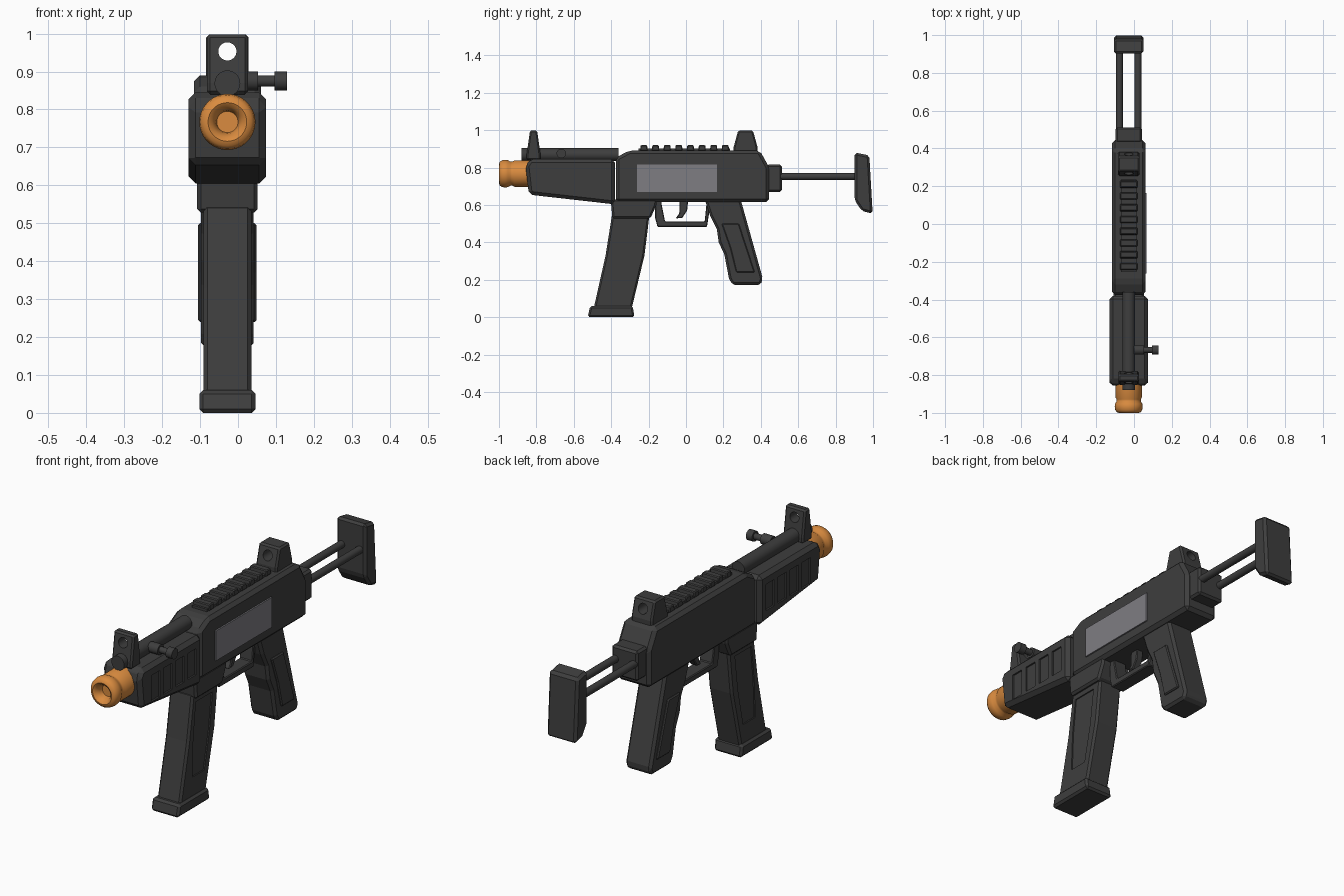
import bpy, bmesh, math
from mathutils import Matrix, Vector

if "Cube" in bpy.data.objects:
    bpy.data.objects.remove(bpy.data.objects["Cube"])

CX = -0.028  # centre plane of the body


def material(name, rgb):
    m = bpy.data.materials.new(name)
    m.diffuse_color = (*rgb, 1)
    m.use_nodes = True
    m.node_tree.nodes["Principled BSDF"].inputs["Base Color"].default_value = m.diffuse_color
    return m


DARK = material("dark grey", (0.048, 0.048, 0.048))
ORANGE = material("orange", (0.70, 0.26, 0.05))
GREY = material("light grey", (0.21, 0.205, 0.225))


def finish(bm, name, mat, bevel=0.0, smooth=False):
    bmesh.ops.recalc_face_normals(bm, faces=bm.faces[:])
    me = bpy.data.meshes.new(name)
    bm.to_mesh(me)
    bm.free()
    ob = bpy.data.objects.new(name, me)
    bpy.context.collection.objects.link(ob)
    me.materials.append(mat)
    bpy.ops.object.select_all(action='DESELECT')
    ob.select_set(True)
    bpy.context.view_layer.objects.active = ob
    if bevel:
        b = ob.modifiers.new("bevel", 'BEVEL')
        b.width, b.segments, b.limit_method = bevel, 1, 'ANGLE'
        b.angle_limit = math.radians(25)
        bpy.ops.object.modifier_apply(modifier=b.name)
    if smooth:
        bpy.ops.object.shade_smooth_by_angle(angle=math.radians(40))
    return ob


def extrude(name, pts, half, bevel=0.0, mat=DARK, cx=CX):
    """Side profile of (y, z) points, extruded across x."""
    bm = bmesh.new()
    f = bm.faces.new([bm.verts.new((cx - half, y, z)) for y, z in pts])
    r = bmesh.ops.extrude_face_region(bm, geom=[f])
    vs = [v for v in r["geom"] if isinstance(v, bmesh.types.BMVert)]
    bmesh.ops.translate(bm, verts=vs, vec=(2 * half, 0, 0))
    return finish(bm, name, mat, bevel)


def rect(y0, y1, z0, z1):
    return [(y0, z0), (y1, z0), (y1, z1), (y0, z1)]


def rod(name, a, b, r, segs=24):
    bm = bmesh.new()
    a, b = Vector(a), Vector(b)
    rot = (b - a).to_track_quat('Z', 'Y').to_matrix().to_4x4()
    bmesh.ops.create_cone(bm, cap_ends=True, segments=segs, radius1=r, radius2=r,
                          depth=(b - a).length, matrix=Matrix.Translation((a + b) / 2) @ rot)
    return finish(bm, name, DARK, 0, True)


def cut(ob, cutter):
    bpy.context.view_layer.objects.active = ob
    m = ob.modifiers.new("cut", 'BOOLEAN')
    m.operation, m.solver, m.object = 'DIFFERENCE', 'EXACT', cutter
    bpy.ops.object.modifier_apply(modifier=m.name)
    bpy.data.objects.remove(cutter)


def recess(ob, pts, half, depth=0.008):
    """Shallow pocket of the given outline on both sides of a part."""
    for s in (-1, 1):
        cut(ob, extrude("cutter", pts, 0.05, cx=CX + s * (half + 0.05 - depth)))


# Receiver and its side plate
extrude("receiver", [(-0.375, 0.615), (0.445, 0.615), (0.445, 0.80), (0.395, 0.89),
                     (-0.305, 0.89), (-0.375, 0.853)], 0.088, 0.016)
extrude("side_plate", rect(-0.263, 0.165, 0.67, 0.815), 0.005, mat=GREY, cx=0.062)

# Handguard with four slots each side
guard = extrude("handguard", [(-0.84, 0.655), (-0.38, 0.603), (-0.38, 0.845),
                              (-0.835, 0.845), (-0.858, 0.81)], 0.102, 0.018)
for i in range(4):
    y = -0.767 + i * 0.0925
    recess(guard, rect(y, y + 0.063, 0.667, 0.794), 0.102)

# Muzzle tip, turned around the y axis
bm = bmesh.new()
tip = [(0, -0.958), (0.028, -0.958), (0.031, -0.975), (0.04, -0.993), (0.051, -1.0),
       (0.063, -0.996), (0.071, -0.985), (0.074, -0.967), (0.072, -0.952), (0.064, -0.938),
       (0.064, -0.928), (0.07, -0.918), (0.07, -0.83), (0, -0.83)]
vs = [bm.verts.new((CX + r, y, 0.767)) for r, y in tip]
es = [bm.edges.new(p) for p in zip(vs, vs[1:])]
bmesh.ops.spin(bm, geom=vs + es, cent=(CX, 0, 0.767), axis=(0, 1, 0),
               angle=2 * math.pi, steps=36)
bmesh.ops.remove_doubles(bm, verts=bm.verts[:], dist=1e-4)
finish(bm, "muzzle_tip", ORANGE, 0, True)

# Cocking tube and handle
rod("cocking_tube", (CX, -0.88, 0.869), (CX, -0.36, 0.869), 0.034)
hy, hz = -0.667, 0.875
rod("cocking_rod", (CX, hy, hz), (0.10, hy, hz), 0.015)
rod("cocking_collar", (0.0, hy, hz), (0.053, hy, hz), 0.025)
rod("cocking_knob", (0.096, hy, hz), (0.129, hy, hz), 0.025)

# Sights with aligned peep holes
for name, y0, y1, z0, half, inset in (("front_sight", -0.852, -0.778, 0.84, 0.054, 0.018),
                                      ("rear_sight", 0.255, 0.382, 0.88, 0.056, 0.024)):
    s = extrude(name, [(y0, z0), (y1, z0), (y1, z0 + 0.03), (y1 - inset, 0.998),
                       (y0 + inset, 0.998), (y0, z0 + 0.03)], half, 0.008)
    cut(s, rod("cutter", (CX, y0 - 0.1, 0.953), (CX, y1 + 0.1, 0.953), 0.024))

# Top rail
extrude("rail_base", rect(-0.255, 0.235, 0.88, 0.902), 0.04)
for i in range(8):
    y = -0.245 + i * 0.0622
    extrude("rail_tooth", [(y, 0.89), (y + 0.04, 0.89), (y + 0.037, 0.92), (y + 0.003, 0.92)],
            0.046, 0.004)

# Sliding stock
extrude("stock_socket", rect(0.43, 0.512, 0.67, 0.815), 0.07, 0.01)
for s in (-1, 1):
    rod("stock_rod", (CX + s * 0.049, 0.50, 0.752), (CX + s * 0.049, 0.92, 0.752), 0.018)
extrude("butt_plate", [(0.902, 0.88), (0.902, 0.625), (0.94, 0.568), (0.998, 0.553),
                       (0.98, 0.865)], 0.079, 0.012)

# Magazine well, magazine and foot
extrude("magazine_well", [(-0.403, 0.63), (-0.155, 0.63), (-0.158, 0.60), (-0.19, 0.528),
                          (-0.393, 0.528)], 0.08, 0.01)
mag = extrude("magazine", [(-0.395, 0.55), (-0.195, 0.55), (-0.222, 0.33), (-0.292, 0.04),
                           (-0.495, 0.04), (-0.43, 0.33)], 0.063, 0.01)
recess(mag, [(-0.372, 0.505), (-0.245, 0.505), (-0.268, 0.33), (-0.308, 0.15),
             (-0.4, 0.15), (-0.392, 0.33)], 0.063, 0.006)
extrude("magazine_foot", [(-0.526, 0), (-0.275, 0), (-0.285, 0.06), (-0.512, 0.06)], 0.074, 0.01)

# Trigger guard and trigger
extrude("trigger_guard", [(-0.165, 0.63), (-0.165, 0.53), (-0.152, 0.482), (0.112, 0.482),
                          (0.135, 0.63), (0.112, 0.63), (0.1, 0.512), (-0.112, 0.512),
                          (-0.13, 0.60), (-0.13, 0.63)], 0.035, 0.004)
extrude("trigger", [(-0.035, 0.63), (0.012, 0.63), (0.006, 0.57), (-0.02, 0.53), (-0.055, 0.528),
                    (-0.036, 0.555)], 0.018, 0.004)

# Grip with raised side panels
extrude("grip", [(0.10, 0.63), (0.292, 0.63), (0.411, 0.205), (0.398, 0.172), (0.25, 0.172),
                 (0.23, 0.205), (0.205, 0.335), (0.175, 0.40), (0.165, 0.47), (0.13, 0.54)],
        0.069, 0.012)
extrude("grip_panels", [(0.19, 0.50), (0.283, 0.50), (0.368, 0.24), (0.268, 0.24),
                        (0.236, 0.37)], 0.077, 0.005)
